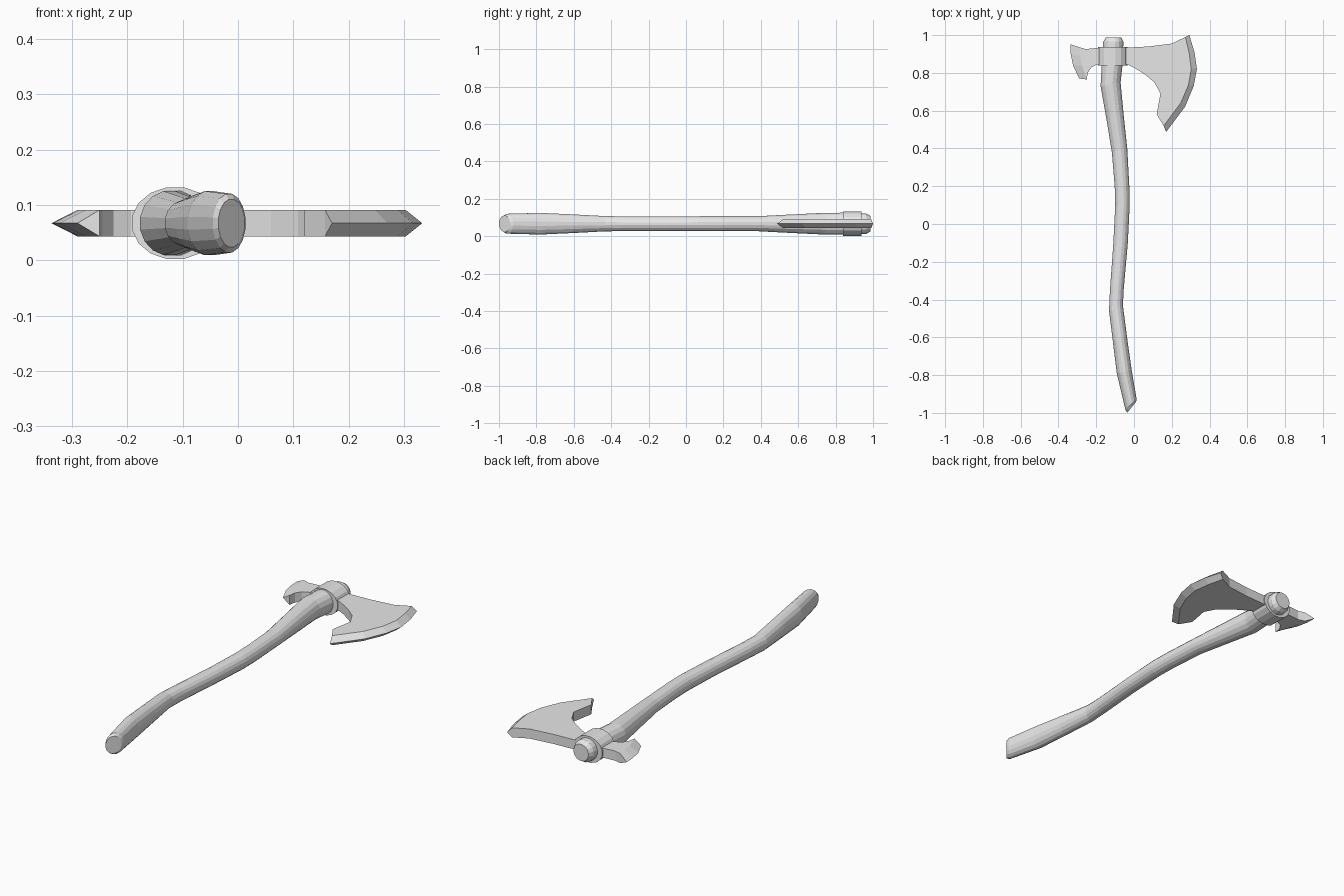
import bpy, bmesh
from math import cos, sin, pi
from mathutils import Vector

old = bpy.data.objects.get("Cube")
if old:
    bpy.data.objects.remove(old, do_unlink=True)

MID = 0.067      # height of the axe's centre plane
HALF = 0.024     # half thickness of the head
SIDES = 16

grey = bpy.data.materials.new("plain_grey")
grey.use_nodes = True
colour = (0.8, 0.8, 0.8, 1)
grey.diffuse_color = colour
grey.node_tree.nodes["Principled BSDF"].inputs["Base Color"].default_value = colour


def finish(name, bm):
    bmesh.ops.recalc_face_normals(bm, faces=bm.faces)
    mesh = bpy.data.meshes.new(name)
    bm.to_mesh(mesh)
    bm.free()
    mesh.materials.append(grey)
    obj = bpy.data.objects.new(name, mesh)
    bpy.context.collection.objects.link(obj)
    return obj


def loft(name, rings):
    """Skin elliptical rings given as left x, left y, right x, right y, half height."""
    bm = bmesh.new()
    loops = []
    for xl, yl, xr, yr, h in rings:
        left, right = Vector((xl, yl, MID)), Vector((xr, yr, MID))
        centre, axis = (left + right) / 2, (right - left) / 2
        loops.append([bm.verts.new(centre + axis * cos(a) + Vector((0, 0, h * sin(a))))
                      for a in (2 * pi * (i + 0.5) / SIDES for i in range(SIDES))])
    for a, b in zip(loops, loops[1:]):
        for i in range(SIDES):
            j = (i + 1) % SIDES
            bm.faces.new((a[i], a[j], b[j], b[i]))
    bm.faces.new(loops[0])
    bm.faces.new(loops[-1])
    return finish(name, bm)


def bladed_plate(name, edge, shoulder, body):
    """Flat plate whose shoulder line tapers on both sides to a sharp edge."""
    bm = bmesh.new()
    outline = shoulder + body
    top = [bm.verts.new((x, y, MID + HALF)) for x, y in outline]
    low = [bm.verts.new((x, y, MID - HALF)) for x, y in outline]
    tip = [bm.verts.new((x, y, MID)) for x, y in edge]
    n, m = len(outline), len(edge)
    bm.faces.new(top)
    bm.faces.new(low)
    for i in range(m - 1):
        for side in (top, low):
            bm.faces.new((side[i], side[i + 1], tip[i + 1], tip[i]))
    for i in range(m - 1, n):
        j = (i + 1) % n
        bm.faces.new((top[i], top[j], low[j], low[i]))
    for i in (0, m - 1):
        bm.faces.new((top[i], low[i], tip[i]))
    return finish(name, bm)


# Curved wooden handle with a slanted butt
loft("handle", [
    (-0.036, -1.0, 0.012, -0.94, 0.044), (-0.046, -0.985, 0.014, -0.925, 0.054),
    (-0.092, -0.79, -0.012, -0.77, 0.059), (-0.113, -0.62, -0.036, -0.6, 0.051),
    (-0.133, -0.46, -0.058, -0.43, 0.042), (-0.128, -0.35, -0.054, -0.35, 0.04),
    (-0.11, -0.1, -0.032, -0.1, 0.039), (-0.1, 0.1, -0.022, 0.1, 0.041),
    (-0.103, 0.2, -0.024, 0.2, 0.041), (-0.118, 0.38, -0.035, 0.4, 0.041),
    (-0.146, 0.55, -0.052, 0.56, 0.05), (-0.178, 0.73, -0.07, 0.75, 0.059),
    (-0.172, 0.84, -0.06, 0.84, 0.06), (-0.164, 0.965, -0.055, 0.965, 0.055),
    (-0.15, 0.987, -0.066, 0.987, 0.042)])

# Eye of the head, wrapped round the handle
loft("head_collar", [(-0.193, y, -0.034, y, 0.066) for y in (0.84, 0.938)])

# Broad bearded blade
bladed_plate(
    "main_blade",
    [(0.293, 1.0), (0.32, 0.91), (0.333, 0.82), (0.316, 0.73), (0.27, 0.62), (0.17, 0.487)],
    [(0.272, 0.99), (0.292, 0.905), (0.303, 0.82), (0.288, 0.735), (0.247, 0.64), (0.157, 0.52)],
    [(0.12, 0.58), (0.14, 0.69), (0.108, 0.75), (0.06, 0.79), (0.01, 0.822), (-0.034, 0.845),
     (-0.1, 0.85), (-0.1, 0.932), (-0.034, 0.934), (0.08, 0.94), (0.2, 0.955)])

# Small hooked blade at the back of the head
bladed_plate(
    "rear_spur",
    [(-0.337, 0.952), (-0.335, 0.9), (-0.323, 0.84), (-0.29, 0.77)],
    [(-0.29, 0.936), (-0.285, 0.89), (-0.275, 0.84), (-0.25, 0.765)],
    [(-0.245, 0.8), (-0.225, 0.83), (-0.193, 0.845), (-0.12, 0.85), (-0.12, 0.932),
     (-0.193, 0.932), (-0.256, 0.926)])
